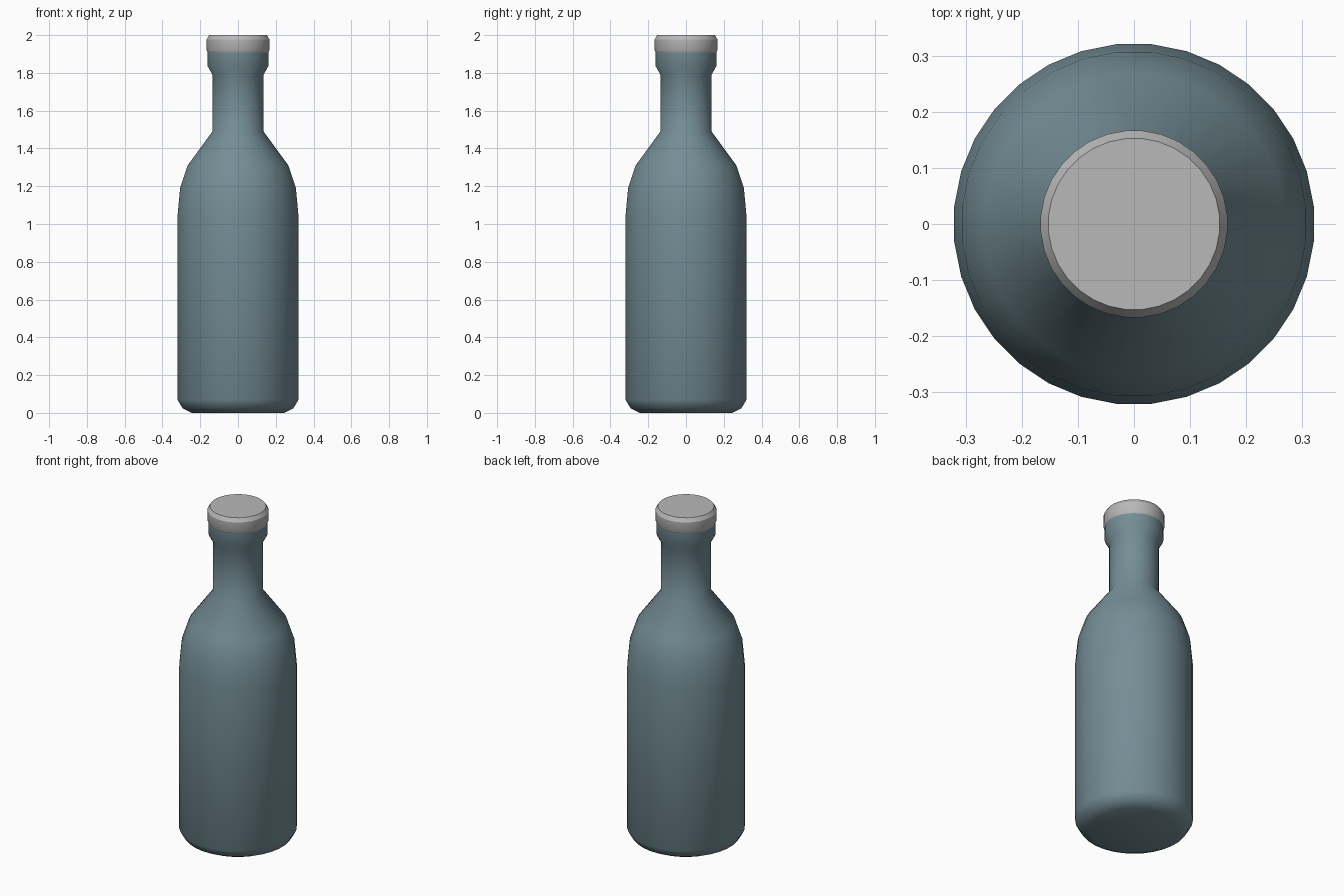
import bpy
import math

cube = bpy.data.objects.get("Cube")
if cube:
    bpy.data.objects.remove(cube)

SIDES = 32


def make_material(name, color):
    mat = bpy.data.materials.new(name)
    mat.use_nodes = True
    mat.diffuse_color = color
    mat.node_tree.nodes["Principled BSDF"].inputs["Base Color"].default_value = color
    return mat


def lathe(name, profile, mat, sharp_degrees):
    """Spin a (radius, height) profile about z and close both ends."""
    verts, faces = [], []
    for radius, z in profile:
        for i in range(SIDES):
            a = 2 * math.pi * (i + 0.5) / SIDES
            verts.append((radius * math.cos(a), radius * math.sin(a), z))
    for ring in range(len(profile) - 1):
        base = ring * SIDES
        for i in range(SIDES):
            j = (i + 1) % SIDES
            faces.append((base + i, base + j, base + SIDES + j, base + SIDES + i))
    faces.append(tuple(reversed(range(SIDES))))
    faces.append(tuple(range(len(verts) - SIDES, len(verts))))
    mesh = bpy.data.meshes.new(name)
    mesh.from_pydata(verts, [], faces)
    mesh.materials.append(mat)
    obj = bpy.data.objects.new(name, mesh)
    bpy.context.collection.objects.link(obj)
    bpy.ops.object.select_all(action="DESELECT")
    obj.select_set(True)
    bpy.context.view_layer.objects.active = obj
    bpy.ops.object.shade_smooth_by_angle(angle=math.radians(sharp_degrees))
    return obj


glass = make_material("blue grey glass", (0.175, 0.27, 0.305, 1))
metal = make_material("light grey cap", (0.48, 0.48, 0.48, 1))

# Bottle: rounded foot, straight body, sloped shoulder, neck and lip
lathe("bottle_body", [
    (0.245, 0), (0.295, 0.025), (0.322, 0.07), (0.322, 1.04),
    (0.308, 1.19), (0.268, 1.31), (0.136, 1.49), (0.136, 1.79),
    (0.161, 1.835), (0.161, 1.93),
], glass, 60)

# Cap: short cylinder with a chamfered top edge
lathe("bottle_cap", [
    (0.161, 1.908), (0.167, 1.92), (0.167, 1.978), (0.153, 2.0),
], metal, 30)
